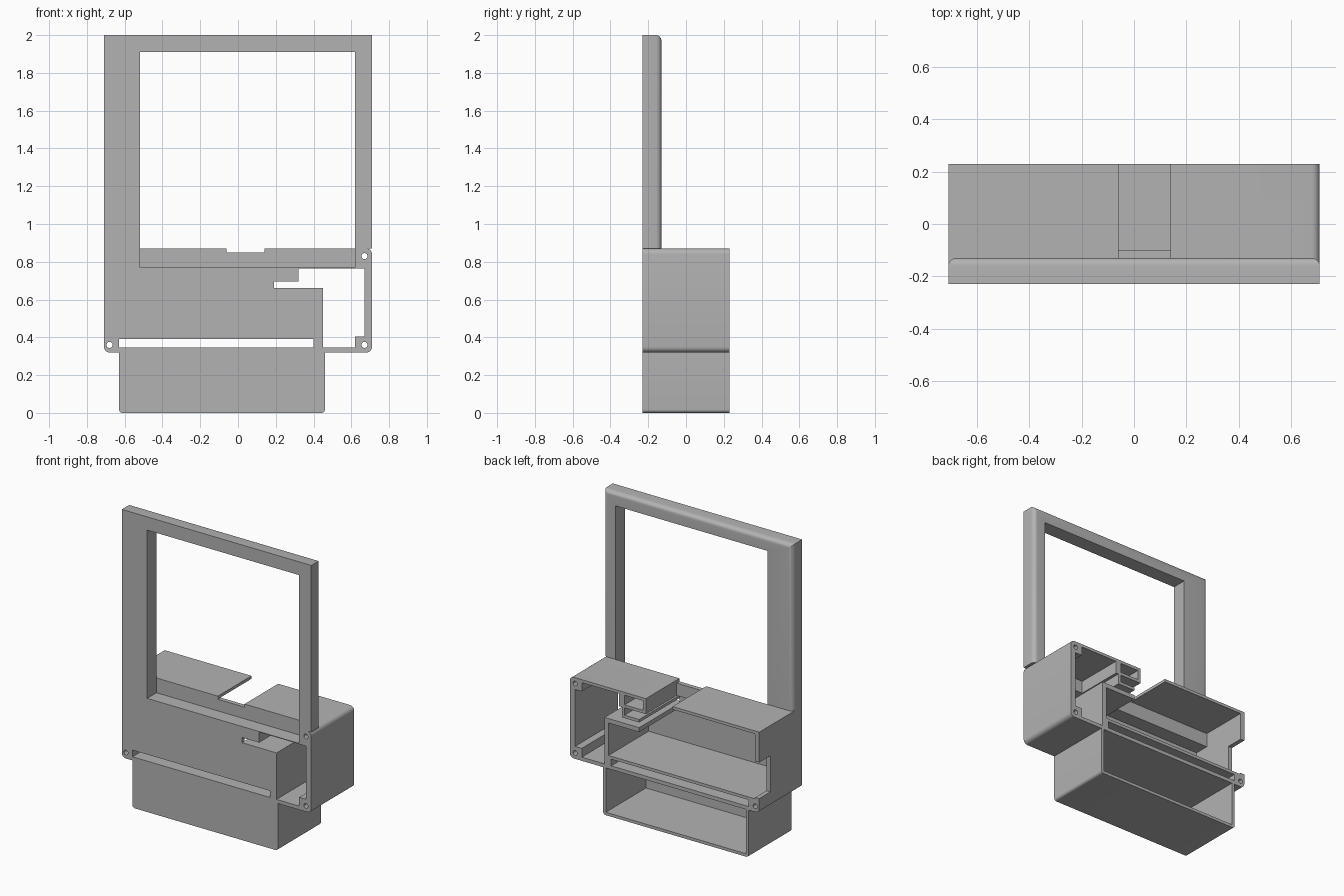
import bpy, bmesh, math
from mathutils import Vector, Matrix

cube = bpy.data.objects.get("Cube")
if cube:
    bpy.data.objects.remove(cube, do_unlink=True)

grey = bpy.data.materials.new("plain grey")
grey.use_nodes = True
grey.diffuse_color = (0.45, 0.45, 0.45, 1)
grey.node_tree.nodes["Principled BSDF"].inputs["Base Color"].default_value = (0.45, 0.45, 0.45, 1)

FRONT, BACK, INNER, LEDGE, OUT = -0.23, 0.23, -0.20, -0.10, 0.3


def add_object(name, bm):
    mesh = bpy.data.meshes.new(name)
    bm.to_mesh(mesh)
    bm.free()
    obj = bpy.data.objects.new(name, mesh)
    bpy.context.collection.objects.link(obj)
    mesh.materials.append(grey)
    return obj


def box(name, x, y, z, rounded=None, radius=0.03):
    """Box from three ranges; edges whose midpoint passes the rule are rounded."""
    bm = bmesh.new()
    bmesh.ops.create_cube(bm, size=1)
    for v in bm.verts:
        v.co = Vector([r[0] if c < 0 else r[1] for c, r in zip(v.co, (x, y, z))])
    if rounded:
        edges = [e for e in bm.edges if rounded((e.verts[0].co + e.verts[1].co) / 2)]
        bmesh.ops.bevel(bm, geom=edges, offset=radius, segments=6, profile=0.5, affect='EDGES')
    return add_object(name, bm)


def cut(target, cutter):
    mod = target.modifiers.new("cut", 'BOOLEAN')
    mod.operation = 'DIFFERENCE'
    mod.solver = 'EXACT'
    mod.object = cutter
    bpy.context.view_layer.update()
    graph = bpy.context.evaluated_depsgraph_get()
    mesh = bpy.data.meshes.new_from_object(target.evaluated_get(graph))
    target.modifiers.clear()
    target.data = mesh
    bpy.data.objects.remove(cutter, do_unlink=True)


def cut_box(target, x, z, y=(-OUT, OUT)):
    cut(target, box("cutter", x, y, z))


def cut_hole(target, x, z):
    bm = bmesh.new()
    bmesh.ops.create_cone(bm, cap_ends=True, segments=20, radius1=0.016, radius2=0.016, depth=1,
                          matrix=Matrix.Translation((x, 0, z)) @ Matrix.Rotation(math.pi / 2, 4, 'X'))
    cut(target, add_object("cutter", bm))


# Upper frame, rounded on its back edges
frame = box("screen_frame", (-0.71, 0.71), (FRONT, -0.13), (0.87, 2),
            lambda m: m.y > -0.14 and m.z > 1)
cut_box(frame, (-0.52, 0.62), (0.5, 1.91))

# Main housing
housing = box("housing", (-0.71, 0.71), (FRONT, BACK), (0.32, 0.87),
              lambda m: abs(m.y) < 0.01 and (m.z < 0.4 and abs(m.x) > 0.5 or m.x > 0.5))
# Screen recess in front of the upper wall
cut_box(housing, (-0.52, 0.62), (0.77, 1), (-OUT, -0.13))
# Main chamber, open at the back
cut_box(housing, (-0.68, 0.14), (0.41, 0.85), (LEDGE, OUT))
cut_box(housing, (-0.68, 0.14), (0.41, 0.755), (INNER, OUT))
cut_box(housing, (0.05, 0.42), (0.41, 0.63), (INNER, OUT))
# Side cell and the stepped channel, cut right through
cut_box(housing, (0.45, 0.62), (0.345, 0.765))
cut_box(housing, (0.55, 0.67), (0.405, 0.765))
cut_box(housing, (0.32, 0.55), (0.66, 0.765))
cut_box(housing, (0.19, 0.40), (0.66, 0.695))
# Space above the cell and between the hooked fingers
cut_box(housing, (0.34, 0.62), (0.70, 0.85), (LEDGE, OUT))
cut_box(housing, (0.55, 0.67), (0.70, 0.79), (LEDGE, OUT))
cut_box(housing, (0.16, 0.30), (0.785, 0.85), (LEDGE, OUT))
cut_box(housing, (0.05, 0.19), (0.60, 0.765), (INNER, OUT))
cut_box(housing, (0.10, 0.30), (0.715, 0.765), (INNER, OUT))
# Long slot, top notch and side notch
cut_box(housing, (-0.63, 0.40), (0.345, 0.39))
cut_box(housing, (-0.06, 0.14), (0.849, 1), (-0.13, OUT))
cut_box(housing, (-0.8, -0.66), (0.42, 0.665), (0.11, OUT))
# Screw holes
for x, z in ((-0.68, 0.36), (0.67, 0.36), (0.67, 0.83)):
    cut_hole(housing, x, z)

# Lower tray, open at the back
tray = box("lower_tray", (-0.63, 0.46), (FRONT, BACK), (0, 0.32),
           lambda m: abs(m.y) < 0.01 and m.z < 0.1, 0.018)
cut_box(tray, (-0.61, 0.44), (0.02, 0.4), (INNER, OUT))

# Smooth the rounded edges only
bpy.ops.object.select_all(action='DESELECT')
for obj in (frame, housing, tray):
    obj.select_set(True)
bpy.context.view_layer.objects.active = housing
bpy.ops.object.shade_smooth_by_angle(angle=math.radians(30))
